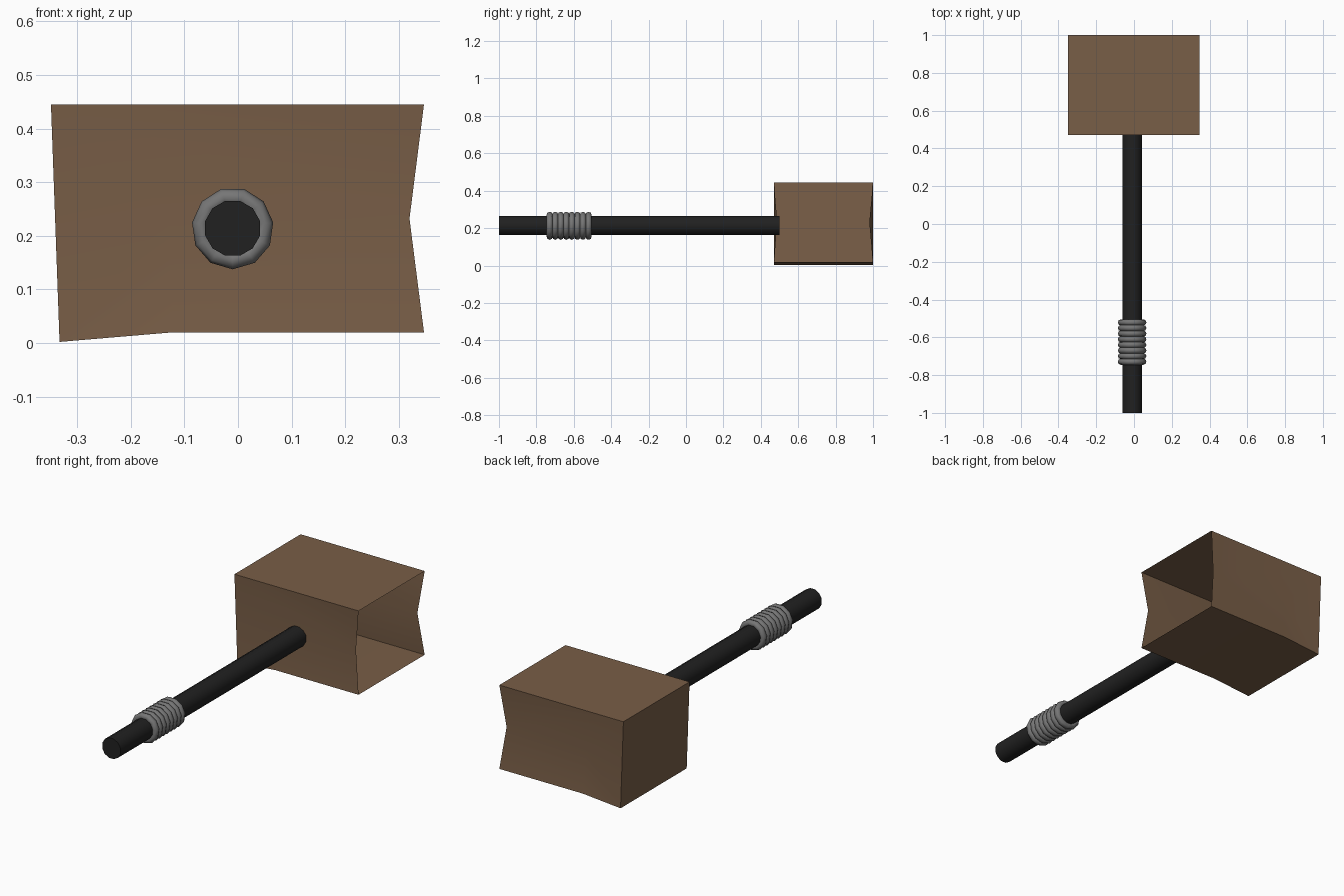
import bpy, bmesh, math
from mathutils import Matrix

if "Cube" in bpy.data.objects:
    bpy.data.objects.remove(bpy.data.objects["Cube"])


def mat(name, col):
    m = bpy.data.materials.new(name)
    m.diffuse_color = (*col, 1)
    m.use_nodes = True
    m.node_tree.nodes["Principled BSDF"].inputs["Base Color"].default_value = m.diffuse_color
    return m


BROWN = mat("brown wood", (0.19, 0.112, 0.063))
BLACK = mat("black handle", (0.015, 0.015, 0.015))
GREY = mat("grey grip", (0.18, 0.18, 0.18))


def finish(bm, name, material, angle):
    me = bpy.data.meshes.new(name)
    bm.to_mesh(me)
    bm.free()
    me.materials.append(material)
    ob = bpy.data.objects.new(name, me)
    bpy.context.collection.objects.link(ob)
    bpy.ops.object.select_all(action='DESELECT')
    ob.select_set(True)
    bpy.context.view_layer.objects.active = ob
    bpy.ops.object.shade_smooth_by_angle(angle=math.radians(angle))
    return ob


# hammer head: thin shell, open on the right, front and back walls dented at mid height
bm = bmesh.new()


def wall(y, dent):
    pts = dict(tl=(-0.349, y, 0.445), tr=(0.347, y, 0.445), bl=(-0.333, y, 0.002),
               bm=(-0.12, y, 0.02), br=(0.347, y, 0.02),
               c=(-0.13, dent, 0.232), mr=(0.32, dent, 0.232))
    v = {k: bm.verts.new(p) for k, p in pts.items()}
    for f in ("tl bl c", "bl bm c", "bm br mr c", "tl c mr tr"):
        bm.faces.new([v[k] for k in f.split()])
    return v


front, back = wall(0.47, 0.488), wall(1.0, 0.98)
for a, b in (("tr", "tl"), ("tl", "bl"), ("bl", "bm"), ("bm", "br")):
    bm.faces.new([front[a], front[b], back[b], back[a]])
bmesh.ops.recalc_face_normals(bm, faces=bm.faces)
finish(bm, "hammer_head", BROWN, 30)

# handle, running along y into the head
CX, CZ = -0.01, 0.214
bm = bmesh.new()
bmesh.ops.create_cone(bm, cap_ends=True, segments=12, radius1=0.053, radius2=0.053, depth=1.5,
                      matrix=Matrix.Translation((CX, -0.25, CZ))
                      @ Matrix.Rotation(math.pi / 2, 4, 'X') @ Matrix.Rotation(math.pi / 12, 4, 'Z'))
finish(bm, "handle", BLACK, 40)

# grip: a row of rings round the handle
SEG, SIDES, RINGS = 11, 8, 8
bm = bmesh.new()
for r in range(RINGS):
    yc = -0.729 + r * 0.0297
    loops = []
    for i in range(SEG):
        a = -math.pi / 2 + 2 * math.pi * i / SEG
        loop = []
        for j in range(SIDES):
            b = 2 * math.pi * j / SIDES
            rad = 0.06 + 0.0165 * math.cos(b)
            loop.append(bm.verts.new((CX + rad * math.cos(a), yc + 0.0165 * math.sin(b),
                                      CZ + rad * math.sin(a))))
        loops.append(loop)
    for i in range(SEG):
        p, q = loops[i], loops[(i + 1) % SEG]
        for j in range(SIDES):
            k = (j + 1) % SIDES
            bm.faces.new((p[j], p[k], q[k], q[j]))
bmesh.ops.recalc_face_normals(bm, faces=bm.faces)
finish(bm, "grip_rings", GREY, 60)
